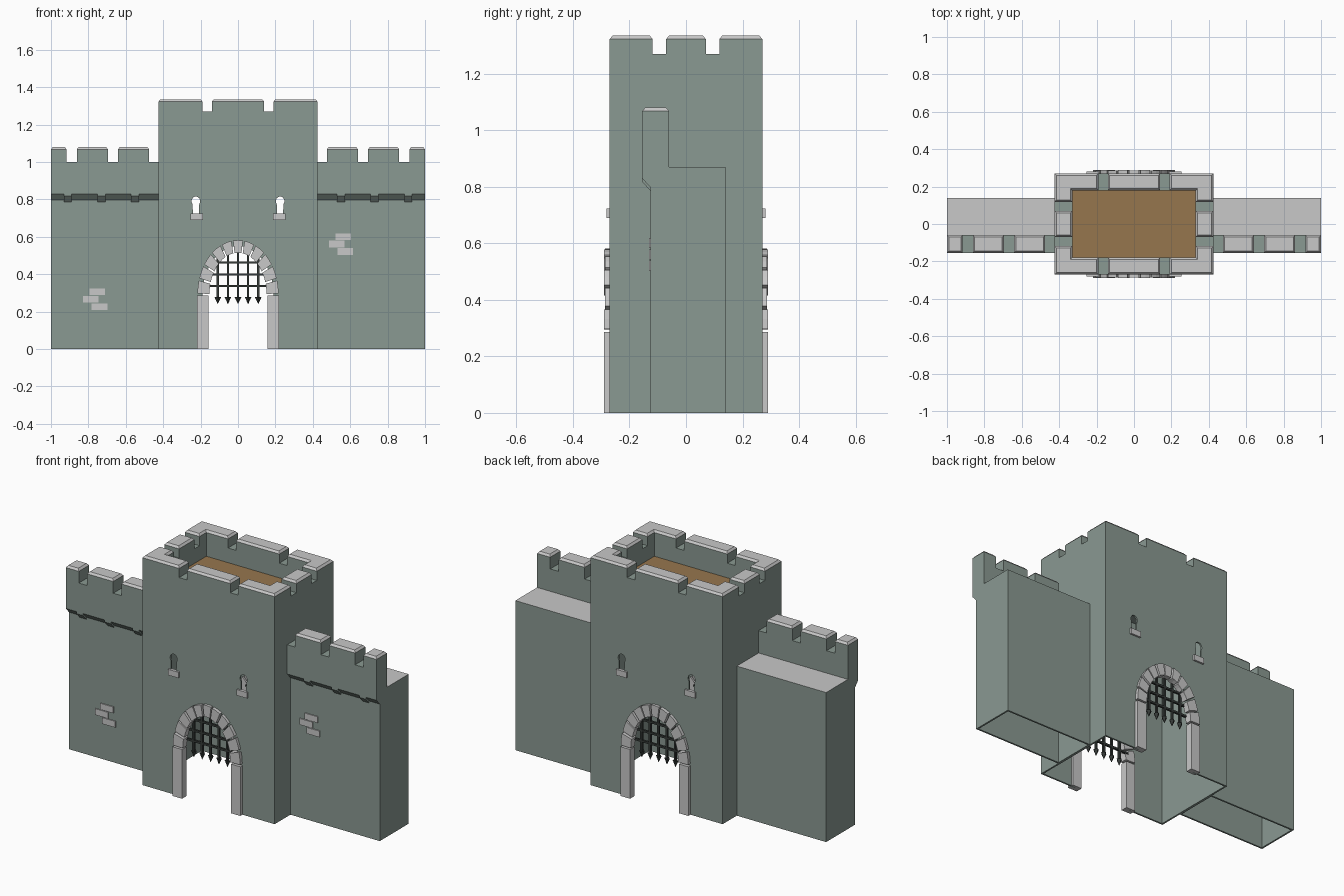
import bpy, bmesh, math
from mathutils import Matrix

cube = bpy.data.objects.get("Cube")
if cube:
    bpy.data.objects.remove(cube, do_unlink=True)


def material(name, rgb):
    m = bpy.data.materials.new(name)
    m.use_nodes = True
    m.diffuse_color = (*rgb, 1)
    m.node_tree.nodes["Principled BSDF"].inputs["Base Color"].default_value = (*rgb, 1)
    return m


STONE = material("green grey stone", (0.254, 0.319, 0.287))
PALE = material("pale stone", (0.58, 0.58, 0.58))
WOOD = material("brown wood", (0.305, 0.181, 0.076))
IRON = material("dark iron", (0.035, 0.042, 0.039))


def prism(bm, pts, a, b, axis="y"):
    """Extrude a 2D outline: (x, z) along y, or (y, z) along x."""
    place = (lambda p, d: (p[0], d, p[1])) if axis == "y" else (lambda p, d: (d, p[0], p[1]))
    ends = [[bm.verts.new(place(p, d)) for p in pts] for d in (a, b)]
    faces = [bm.faces.new(ends[0]), bm.faces.new(ends[1][::-1])]
    n = len(pts)
    for i in range(n):
        j = (i + 1) % n
        faces.append(bm.faces.new((ends[0][i], ends[1][i], ends[1][j], ends[0][j])))
    bmesh.ops.recalc_face_normals(bm, faces=faces)


def box(bm, x, y, z):
    prism(bm, [(x[0], z[0]), (x[1], z[0]), (x[1], z[1]), (x[0], z[1])], y[0], y[1])


def finish(bm, name, *mats):
    me = bpy.data.meshes.new(name)
    bm.to_mesh(me)
    bm.free()
    for m in mats:
        me.materials.append(m)
    ob = bpy.data.objects.new(name, me)
    bpy.context.collection.objects.link(ob)
    return ob


def cut(ob, shape, *args):
    """Subtract one box or prism from an object."""
    bm = bmesh.new()
    shape(bm, *args)
    cutter = finish(bm, "cutter")
    mod = ob.modifiers.new("cut", "BOOLEAN")
    mod.operation, mod.solver, mod.object = "DIFFERENCE", "EXACT", cutter
    bpy.context.view_layer.objects.active = ob
    bpy.ops.object.modifier_apply(modifier=mod.name)
    bpy.data.objects.remove(cutter, do_unlink=True)


def cap_merlons(ob, top, walkway=None):
    """Chamfer the merlon tops and colour them and the walkway pale."""
    ob.data.materials.clear()
    for m in (STONE, PALE):
        ob.data.materials.append(m)
    bm = bmesh.new()
    bm.from_mesh(ob.data)
    bm.normal_update()

    def level(z):
        return [f for f in bm.faces if f.normal.z > 0.9 and abs(f.calc_center_median().z - z) < 0.001]

    for f in bm.faces:
        f.material_index = 0
    rim = set(bmesh.ops.inset_region(bm, faces=level(top), thickness=0.01,
                                     use_even_offset=True, use_boundary=True)["faces"])
    inner_faces = [f for f in level(top) if f not in rim]
    inner = {v for f in inner_faces for v in f.verts}
    for v in {v for f in rim for v in f.verts} - inner:
        v.co.z -= 0.012
    for f in list(rim) + inner_faces + (level(walkway) if walkway else []):
        f.material_index = 1
    bm.to_mesh(ob.data)
    bm.free()


SPRING = 0.29   # height where the arch begins


def arc(rx, rz, a0, a1, steps):
    angles = [a0 + (a1 - a0) * i / steps for i in range(steps + 1)]
    return [(rx * math.cos(a), SPRING + rz * math.sin(a)) for a in angles]


# Gate tower: hollow body, sunken roof, gateway, windows and crenels
bm = bmesh.new()
box(bm, (-0.425, 0.425), (-0.27, 0.27), (0, 1.335))
tower = finish(bm, "gate_tower")
cut(tower, box, (-0.415, 0.415), (-0.26, 0.26), (-0.1, 1.165))
cut(tower, box, (-0.33, 0.33), (-0.18, 0.18), (1.18, 1.5))
cut(tower, prism, [(-0.19, -0.1), (0.19, -0.1)] + arc(0.19, 0.26, 0, math.pi, 20), -0.4, 0.4)
for s in (-1, 1):
    head = [(s * 0.225 + 0.023 * math.cos(a), 0.79 + 0.026 * math.sin(a))
            for a in [math.radians(-40 + 26 * i) for i in range(11)]]
    cut(tower, prism, [(s * 0.225 - 0.016, 0.71), (s * 0.225 + 0.016, 0.71)] + head, -0.4, 0.4)
    cut(tower, box, sorted((s * 0.14, s * 0.19)), (-0.4, 0.4), (1.27, 1.5))
    cut(tower, box, (-0.6, 0.6), sorted((s * 0.07, s * 0.118)), (1.27, 1.5))
cap_merlons(tower, 1.335)

bm = bmesh.new()
box(bm, (-0.33, 0.33), (-0.18, 0.18), (1.178, 1.185))
finish(bm, "roof_floor", WOOD)

# Side walls with overhanging parapet
section = [(-0.125, 0), (0.14, 0), (0.14, 0.87), (-0.06, 0.87), (-0.06, 1.08),
           (-0.155, 1.08), (-0.155, 0.83), (-0.125, 0.797)]
corbel = [(-0.1551, 0.832), (-0.1551, 0.818), (-0.124, 0.784), (-0.12, 0.81)]
for s, side in ((1, "left"), (-1, "right")):
    bm = bmesh.new()
    prism(bm, section, s * 0.42, s, "x")
    wall = finish(bm, side + "_wall")
    cut(wall, box, sorted((s * 0.43, s * 0.99)), (-0.115, 0.13), (-0.1, 0.86))
    for a, b in ((0.4, 0.475), (0.642, 0.695), (0.862, 0.916)):
        cut(wall, box, sorted((s * a, s * b)), (-0.3, -0.03), (1.0, 1.3))
    cap_merlons(wall, 1.08, 0.87)
    bm = bmesh.new()
    for x in (0.55, 0.73, 0.91):
        prism(bm, corbel, s * x - 0.021, s * x + 0.021, "x")
    finish(bm, side + "_corbels", STONE)

# Exposed bricks on the wall fronts
for name, x, z in (("left_bricks", 0.52, 0.583), ("right_bricks", -0.795, 0.288)):
    bm = bmesh.new()
    for i, dx in enumerate((0, -0.033, 0.013)):
        box(bm, (x + dx, x + dx + 0.083), (-0.131, -0.12), (z - i * 0.04, z - i * 0.04 + 0.036))
    finish(bm, name, PALE)

# Stonework and portcullis on both tower faces
for s, side in ((-1, "front"), (1, "back")):
    bm = bmesh.new()
    for m in (-1, 1):
        box(bm, sorted((m * 0.157, m * 0.218)), sorted((s * 0.25, s * 0.29)), (0, 0.286))
    finish(bm, side + "_jambs", PALE)

    bm = bmesh.new()
    count, gap = 11, 0.022
    for i in range(count):
        a0 = math.pi * i / count + gap
        a1 = math.pi * (i + 1) / count - gap
        outline = arc(0.217, 0.292, a0, a1, 2) + arc(0.153, 0.225, a1, a0, 2)
        depth = 0.29 - 0.004 * (i % 2)
        prism(bm, outline, s * 0.25, s * depth)
    finish(bm, side + "_arch_stones", PALE)

    bm = bmesh.new()
    for m in (-1, 1):
        box(bm, sorted((m * 0.187, m * 0.255)), sorted((s * 0.262, s * 0.281)), (0.69, 0.724))
    finish(bm, side + "_window_sills", PALE)

    bm = bmesh.new()
    y, r = s * 0.252, 0.006
    for i in range(-2, 3):
        x = i * 0.054
        top = SPRING + 0.25 * math.sqrt(1 - (x / 0.19) ** 2)
        box(bm, (x - r, x + r), (y - r, y + r), (0.27, top))
        bmesh.ops.create_cone(bm, cap_ends=True, segments=4, radius1=0, radius2=0.018,
                              depth=0.038, matrix=Matrix.Translation((x, y, 0.259)))
    for z in (0.337, 0.398, 0.462):
        w = 0.17 * math.sqrt(1 - ((z - SPRING) / 0.26) ** 2)
        box(bm, (-w, w), (y - r, y + r), (z - r, z + r))
    finish(bm, side + "_portcullis", IRON)
